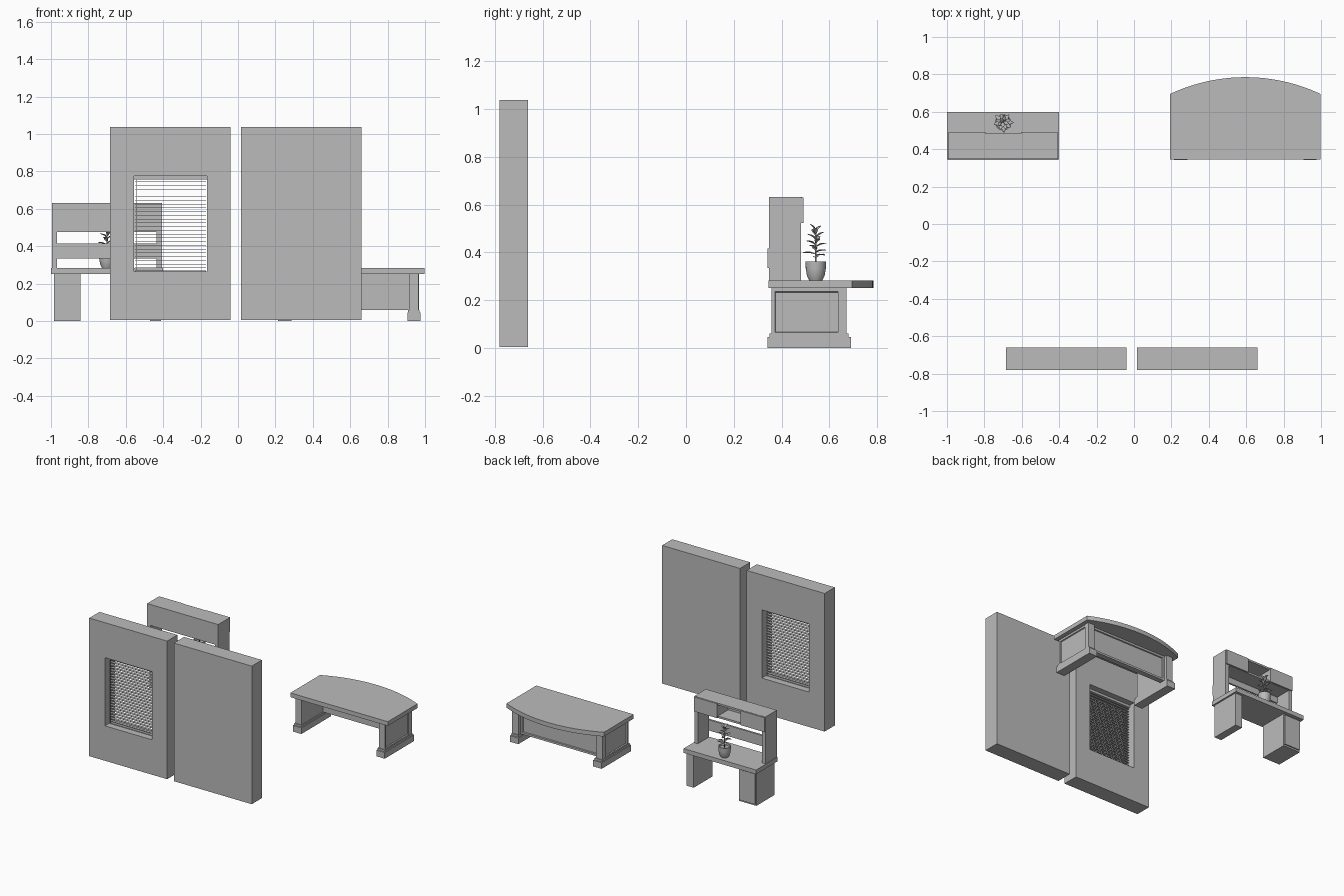
import bpy, bmesh, math
from mathutils import Vector, Matrix

cube = bpy.data.objects.get("Cube")
if cube:
    bpy.data.objects.remove(cube, do_unlink=True)

grey = bpy.data.materials.new("plain_grey")
grey.use_nodes = True
grey.diffuse_color = (0.5, 0.5, 0.5, 1)
grey.node_tree.nodes["Principled BSDF"].inputs["Base Color"].default_value = (0.5, 0.5, 0.5, 1)


def finish(name, bm, smooth=False):
    bmesh.ops.recalc_face_normals(bm, faces=bm.faces[:])
    for f in bm.faces:
        f.smooth = smooth
    mesh = bpy.data.meshes.new(name)
    bm.to_mesh(mesh)
    bm.free()
    mesh.materials.append(grey)
    ob = bpy.data.objects.new(name, mesh)
    bpy.context.collection.objects.link(ob)
    return ob


def box(name, x, y, z, panel=None, margin=0.025, depth=0.008):
    """Box from (min, max) ranges; an optional side gets a sunk panel."""
    bm = bmesh.new()
    bmesh.ops.create_cube(bm, size=1)
    for v in bm.verts:
        v.co = [r[0] if c < 0 else r[1] for c, r in zip(v.co, (x, y, z))]
    if panel:
        bm.normal_update()
        sides = [f for f in bm.faces if f.normal.dot(Vector(panel)) > 0.9]
        bmesh.ops.inset_region(bm, faces=sides, thickness=margin - 0.004)
        bmesh.ops.inset_region(bm, faces=sides, thickness=0.004, depth=-depth)
    return finish(name, bm)


def prism(name, outline, z0, z1):
    bm = bmesh.new()
    face = bm.faces.new([bm.verts.new((px, py, z0)) for px, py in outline])
    up = bmesh.ops.extrude_face_region(bm, geom=[face])["geom"]
    bmesh.ops.translate(bm, vec=(0, 0, z1 - z0),
                        verts=[g for g in up if isinstance(g, bmesh.types.BMVert)])
    return finish(name, bm)


# Walls, one with a window opening
WALL_Y, WALL_Z = (-0.78, -0.66), (0.004, 1.037)
box("plain_wall", (0.015, 0.66), WALL_Y, WALL_Z)

xs, zs = (-0.685, -0.555, -0.165, -0.04), (0.004, 0.265, 0.775, 1.037)
bm = bmesh.new()
grid = [[bm.verts.new((x, WALL_Y[0], z)) for z in zs] for x in xs]
for i in range(3):
    for j in range(3):
        if (i, j) != (1, 1):
            bm.faces.new((grid[i][j], grid[i + 1][j], grid[i + 1][j + 1], grid[i][j + 1]))
back = bmesh.ops.extrude_face_region(bm, geom=bm.faces[:])["geom"]
bmesh.ops.translate(bm, vec=(0, WALL_Y[1] - WALL_Y[0], 0),
                    verts=[g for g in back if isinstance(g, bmesh.types.BMVert)])
finish("window_wall", bm)

# Window blind
slats = box("blind_slats", (-0.55, -0.17), (-0.731, -0.709), (0.283, 0.2855))
rows = slats.modifiers.new("rows", "ARRAY")
rows.count = 24
rows.use_relative_offset = False
rows.use_constant_offset = True
rows.constant_offset_displace = (0, 0, 0.02)
box("blind_head_rail", (-0.555, -0.165), (-0.735, -0.705), (0.757, 0.775))
box("blind_bottom_rail", (-0.55, -0.17), (-0.73, -0.71), (0.265, 0.27))
box("blind_cord", (-0.542, -0.539), (-0.736, -0.733), (0.27, 0.76))

# Large desk: bowed top
MID = 0.595
HALF, BOW, EDGE = 0.403, 0.09, 0.695
radius = (HALF ** 2 + BOW ** 2) / (2 * BOW)
span = math.asin(HALF / radius)
outline = [(MID - HALF, 0.345), (MID + HALF, 0.345)]
for i in range(25):
    a = span * (1 - i / 12)
    outline.append((MID + radius * math.sin(a), EDGE + BOW - radius * (1 - math.cos(a))))
prism("desk_top", outline, 0.25, 0.282)

# Large desk: panelled ends on moulded feet
for side, s in (("right", -1), ("left", 1)):
    def across(a, b):
        return tuple(sorted((MID + s * a, MID + s * b)))
    box(f"desk_{side}_end", across(0.32, 0.37), (0.357, 0.67), (0.05, 0.25), panel=(s, 0, 0))
    foot = box(f"desk_{side}_foot", across(0.31, 0.38), (0.342, 0.69), (0, 0.046))
    box(f"desk_{side}_foot_moulding", across(0.315, 0.375), (0.35, 0.68), (0.046, 0.06))
    box(f"desk_{side}_corner_post", across(0.32, 0.373), (0.635, 0.672), (0.06, 0.25))
box("desk_modesty_panel", (MID - 0.32, MID + 0.32), (0.61, 0.65), (0.06, 0.25), panel=(0, 1, 0))

# Small desk: top and supports
box("workstation_top", (-1.0, -0.4), (0.345, 0.6), (0.25, 0.282))
box("workstation_pedestal", (-0.985, -0.842), (0.36, 0.575), (0, 0.25))
box("workstation_pedestal_door", (-0.98, -0.847), (0.575, 0.584), (0.012, 0.24))
box("workstation_leg", (-0.47, -0.412), (0.36, 0.58), (0, 0.25))

# Hutch above the small desk
for name, x in (("right", (-0.995, -0.967)), ("left", (-0.435, -0.407))):
    box(f"hutch_{name}_upright", x, (0.347, 0.482), (0.282, 0.632))
box("hutch_rail", (-0.992, -0.41), (0.342, 0.357), (0.335, 0.415))
box("hutch_back", (-0.967, -0.435), (0.347, 0.36), (0.475, 0.632))
box("hutch_roof", (-0.967, -0.435), (0.347, 0.485), (0.618, 0.632))
box("hutch_shelf", (-0.967, -0.435), (0.347, 0.482), (0.52, 0.534))
for name, door, wall in (("right", (-0.993, -0.795), (-0.81, -0.797)),
                         ("left", (-0.603, -0.409), (-0.601, -0.588))):
    box(f"hutch_{name}_door", door, (0.482, 0.492), (0.522, 0.63))
    box(f"hutch_{name}_divider", wall, (0.36, 0.482), (0.534, 0.618))

# Potted plant: turned pot with soil
PLANT = Vector((-0.7, 0.543, 0.282))
bm = bmesh.new()
profile = [(0, 0), (0.027, 0), (0.037, 0.02), (0.042, 0.05), (0.043, 0.08),
           (0.037, 0.08), (0.036, 0.066), (0, 0.066)]
pts = [bm.verts.new((r, 0, z)) for r, z in profile]
edges = [bm.edges.new(pair) for pair in zip(pts, pts[1:])]
bmesh.ops.spin(bm, geom=pts + edges, axis=(0, 0, 1), cent=(0, 0, 0),
               angle=math.tau, steps=24, use_duplicate=False)
bmesh.ops.remove_doubles(bm, verts=bm.verts[:], dist=0.0001)
pot = finish("plant_pot", bm, True)
pot.location = PLANT
bpy.context.view_layer.objects.active = pot
pot.select_set(True)
bpy.ops.object.shade_smooth_by_angle(angle=math.radians(40))
pot.select_set(False)

# Plant stem
bm = bmesh.new()
bmesh.ops.create_cone(bm, cap_ends=True, segments=8, radius1=0.004, radius2=0.002, depth=0.155)
finish("plant_stem", bm, True).location = PLANT + Vector((0, 0, 0.143))

# Plant leaves spiralling up the stem
bm = bmesh.new()
STEPS = 6
for k in range(16):
    h = k / 15
    length = 0.055 - 0.02 * h
    pitch = math.radians(15 + 45 * h)
    turn = Matrix.Rotation(k * 2.4, 4, "Z") @ Matrix.Rotation(-pitch, 4, "Y")
    base = PLANT + Vector((0, 0, 0.095 + 0.115 * h))
    loops = []
    for i in range(STEPS + 1):
        t = i / STEPS
        w = 0.002 + 0.009 * math.sin(math.pi * t ** 1.3) * (t > 0.1)
        droop = -0.25 * length * t * t
        row = [Vector((length * t, y, droop + abs(y) * 0.4)) for y in (-w, 0, w)]
        loops.append([bm.verts.new(base + turn @ p) for p in row])
    for a, b in zip(loops, loops[1:]):
        for j in range(2):
            bm.faces.new((a[j], b[j], b[j + 1], a[j + 1]))
leaves = finish("plant_leaves", bm, True)
thick = leaves.modifiers.new("thickness", "SOLIDIFY")
thick.thickness = 0.0015
